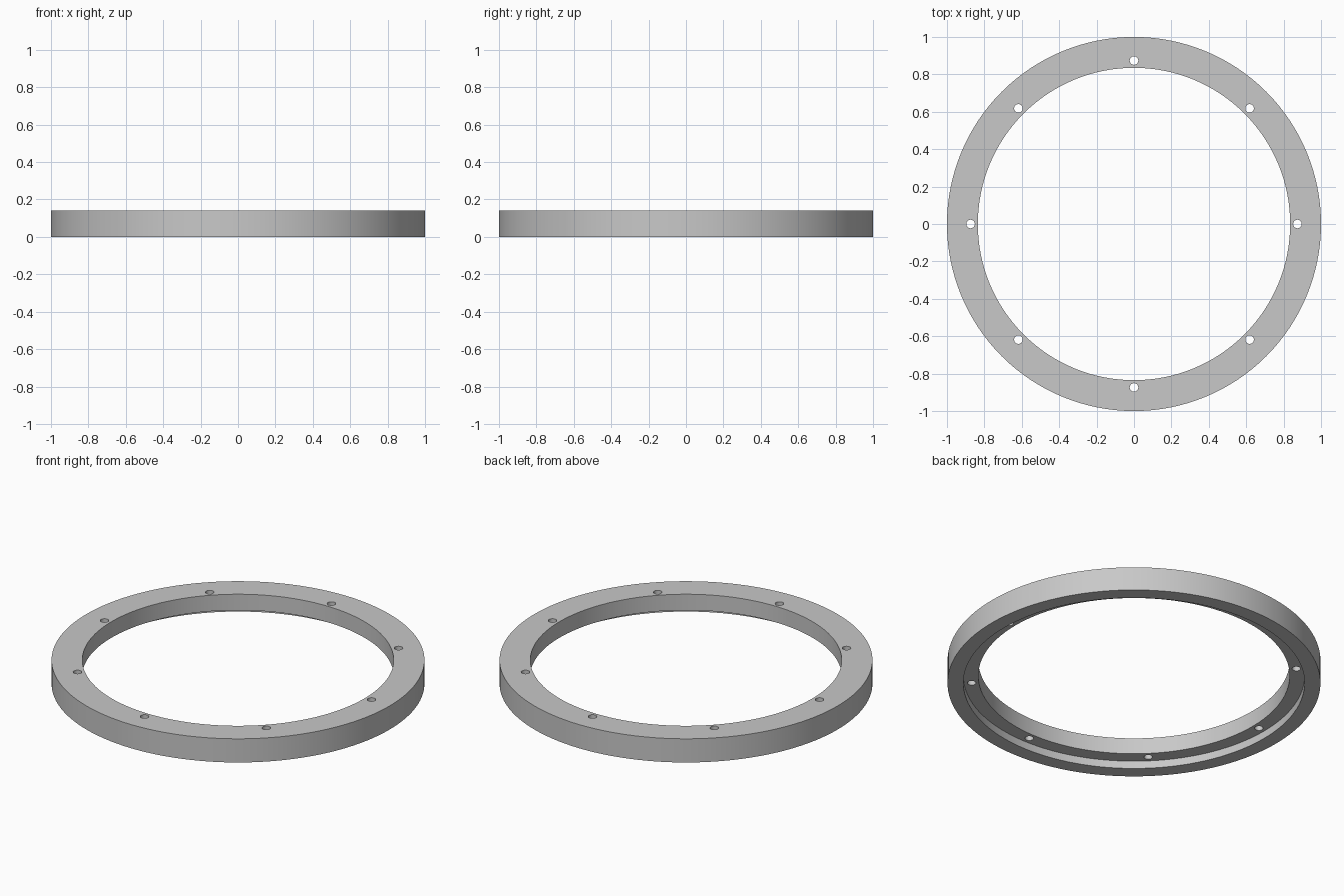
import bpy
import bmesh
from math import cos, sin, tau, radians

cube = bpy.data.objects.get("Cube")
if cube:
    bpy.data.objects.remove(cube, do_unlink=True)

OUTER, INNER, STEP = 1.0, 0.835, 0.915
HEIGHT, RECESS = 0.14, 0.045
HOLES, HOLE_CIRCLE, HOLE_RADIUS = 8, 0.874, 0.023
SEGMENTS = 128

grey = bpy.data.materials.new("plain grey")
grey.use_nodes = True
colour = (0.58, 0.58, 0.58, 1)
grey.diffuse_color = colour
grey.node_tree.nodes["Principled BSDF"].inputs["Base Color"].default_value = colour


def make_object(name, bm):
    bmesh.ops.recalc_face_normals(bm, faces=bm.faces)
    mesh = bpy.data.meshes.new(name)
    bm.to_mesh(mesh)
    bm.free()
    obj = bpy.data.objects.new(name, mesh)
    bpy.context.collection.objects.link(obj)
    mesh.materials.append(grey)
    return obj


# Ring: an L-shaped section turned around z, with a step in the underside
section = [(INNER, RECESS), (STEP, RECESS), (STEP, 0),
           (OUTER, 0), (OUTER, HEIGHT), (INNER, HEIGHT)]
bm = bmesh.new()
loops = []
for i in range(SEGMENTS):
    a = tau * i / SEGMENTS
    loops.append([bm.verts.new((r * cos(a), r * sin(a), z)) for r, z in section])
for i, loop in enumerate(loops):
    following = loops[(i + 1) % SEGMENTS]
    for j in range(len(section)):
        k = (j + 1) % len(section)
        bm.faces.new((loop[j], following[j], following[k], loop[k]))
ring = make_object("flange_ring", bm)

# Cutters for the bolt holes
bm = bmesh.new()
for i in range(HOLES):
    a = tau * i / HOLES
    made = bmesh.ops.create_cone(bm, cap_ends=True, segments=24, depth=HEIGHT * 2,
                                 radius1=HOLE_RADIUS, radius2=HOLE_RADIUS)
    bmesh.ops.translate(bm, verts=made["verts"],
                        vec=(HOLE_CIRCLE * cos(a), HOLE_CIRCLE * sin(a), HEIGHT / 2))
cutter = make_object("bolt_hole_cutter", bm)
cutter.hide_render = True

# Drill the holes, then discard the cutter
drill = ring.modifiers.new("bolt_holes", 'BOOLEAN')
drill.operation = 'DIFFERENCE'
drill.solver = 'EXACT'
drill.object = cutter
bpy.ops.object.select_all(action='DESELECT')
ring.select_set(True)
bpy.context.view_layer.objects.active = ring
bpy.ops.object.modifier_apply(modifier=drill.name)
bpy.data.objects.remove(cutter, do_unlink=True)

# Smooth walls, sharp rims
bpy.ops.object.shade_smooth_by_angle(angle=radians(30))
